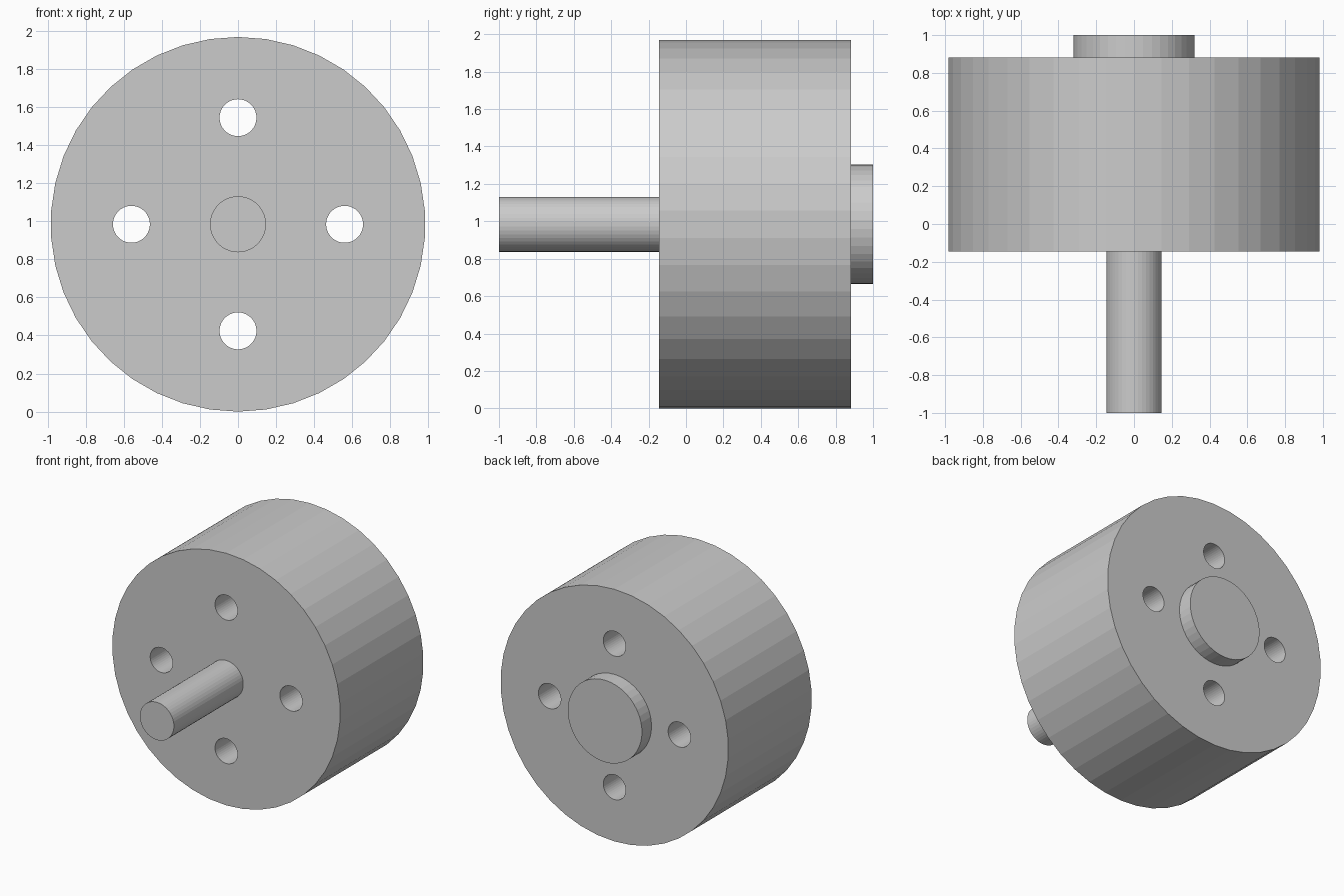
import bpy, bmesh, math
from mathutils import Matrix, Vector

if "Cube" in bpy.data.objects:
    bpy.data.objects.remove(bpy.data.objects["Cube"])

SIDES = 42          # flat-sided cylinders, one vertex at the top
CZ = 0.984          # height of the shared axis

grey = bpy.data.materials.new("plain grey")
grey.diffuse_color = (0.6, 0.6, 0.6, 1)
grey.use_nodes = True
grey.node_tree.nodes["Principled BSDF"].inputs["Base Color"].default_value = grey.diffuse_color


def cylinders(name, radius, y0, y1, offsets=((0, 0),)):
    """One object holding cylinders along y, at (x, z) offsets from the axis."""
    bm = bmesh.new()
    for x, z in offsets:
        place = Matrix.Translation(Vector((x, (y0 + y1) / 2, CZ + z)))
        bmesh.ops.create_cone(bm, cap_ends=True, segments=SIDES,
                              radius1=radius, radius2=radius, depth=y1 - y0,
                              matrix=place @ Matrix.Rotation(math.pi / 2, 4, 'X'))
    mesh = bpy.data.meshes.new(name)
    bm.to_mesh(mesh)
    bm.free()
    mesh.materials.append(grey)
    obj = bpy.data.objects.new(name, mesh)
    bpy.context.collection.objects.link(obj)
    return obj


# Main drum, front shaft and rear boss
drum = cylinders("drum", CZ, -0.145, 0.882)
cylinders("shaft", 0.147, -1.0, -0.145)
cylinders("rear_boss", 0.32, 0.882, 1.0)

# Four through holes
D = 0.56
holes = cylinders("hole_cutter", 0.097, -0.4, 1.2,
                  ((D, 0), (-D, 0), (0, D), (0, -D)))
holes.hide_render = True
holes.hide_viewport = True
cut = drum.modifiers.new("bolt holes", 'BOOLEAN')
cut.operation = 'DIFFERENCE'
cut.solver = 'EXACT'
cut.object = holes
